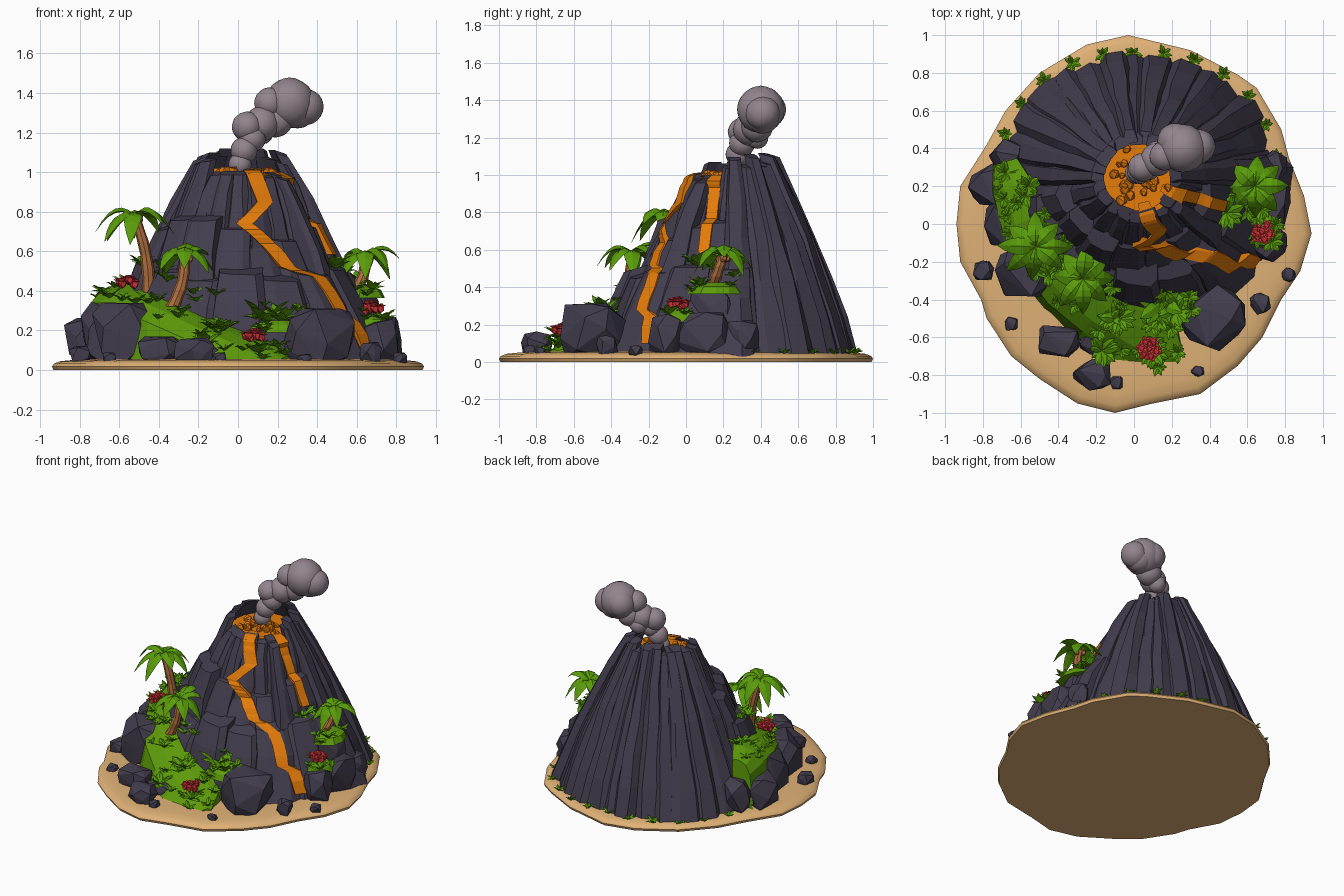
import bpy, bmesh, math, random
from math import sin, cos, pi, radians
from mathutils import Vector
from mathutils.bvhtree import BVHTree

random.seed(4)
rnd = random.uniform
if "Cube" in bpy.data.objects:
    bpy.data.objects.remove(bpy.data.objects["Cube"])


def material(name, r, g, b):
    m = bpy.data.materials.new(name)
    m.use_nodes = True
    m.diffuse_color = (r, g, b, 1)
    m.node_tree.nodes["Principled BSDF"].inputs["Base Color"].default_value = (r, g, b, 1)
    return m


ROCK = material("dark rock", .055, .047, .075)
SAND = material("sand", .74, .44, .18)
LAVA = material("lava", .78, .20, .003)
CRUST = material("lava crust", .70, .18, .003)
GRASS = material("grass green", .11, .33, .003)
LEAF = material("leaf green", .10, .33, .003)
BARK = material("bark", .42, .155, .05)
RED = material("flower red", .66, .035, .04)
SMOKE = material("smoke", .29, .235, .27)
CENTRE = Vector((.02, .25, 0))


def make(name, bm, mat, smooth=False):
    bmesh.ops.recalc_face_normals(bm, faces=bm.faces)
    me = bpy.data.meshes.new(name)
    bm.to_mesh(me)
    ob = bpy.data.objects.new(name, me)
    bpy.context.collection.objects.link(ob)
    me.materials.append(mat)
    if smooth:
        me.shade_smooth()
        me.set_sharp_from_angle(angle=radians(45))
    return ob


def loft(bm, rings):
    rows = [[bm.verts.new(p) for p in ring] for ring in rings]
    n = len(rows[0])
    for a, b in zip(rows, rows[1:]):
        for i in range(n):
            bm.faces.new((a[i], a[(i + 1) % n], b[(i + 1) % n], b[i]))
    bm.faces.new(rows[0])
    bm.faces.new(rows[-1])


def ring(c, rx, ry, n, jitter=0):
    return [Vector(c) + Vector((rx * cos(2 * pi * i / n), ry * sin(2 * pi * i / n), 0)) * (1 + rnd(-jitter, jitter))
            for i in range(n)]


def polar(deg, r, z):
    a = radians(deg)
    return CENTRE + Vector((r * cos(a), r * sin(a), z))


def slab(bm, deg, top, bottom, widths, depth, steps=5, bulge=.02):
    """Rock rib leaning on the cone; top and bottom are (radius, height)."""
    out = polar(deg, 1, 0) - CENTRE
    side = Vector((-out.y, out.x, 0))
    h, lean, skew = rnd(.015, .04), rnd(-.25, .25), rnd(-.015, .015)
    rings = []
    for k in range(steps):
        t = k / (steps - 1)
        r = top[0] + (bottom[0] - top[0]) * t + bulge * sin(pi * t) + rnd(-.008, .008)
        z = top[1] + (bottom[1] - top[1]) * t
        w = widths[0] + (widths[1] - widths[0]) * t
        hh = h * (.6 + .6 * t)
        sect = [(-1, -depth), (-1, -.01), (-.6 + lean, hh), (.5 + lean, hh + skew), (1, -.01), (1, -depth)]
        rings.append([polar(deg, r, z) + side * (w * u + rnd(-.008, .008)) + out * v
                      + Vector((0, 0, -.3 * v if k == 0 else 0)) for u, v in sect])
    loft(bm, rings)


def boulder(bm, x, y, sx, sy, top, low=0.03, n=17):
    """Chunky convex stone from a jittered spiral of points."""
    c = Vector((x, y, (top + low) / 2))
    sz = (top - low) / 2
    verts = []
    for i in range(n):
        zz = 1 - 2 * (i + .5) / n
        a = i * 2.4 + rnd(-.4, .4)
        q = math.sqrt(1 - zz * zz) ** .5
        verts.append(bm.verts.new(c + Vector((sx * q * cos(a), sy * q * sin(a), sz * max(-1, min(1, zz * 1.3))))
                                  * rnd(.9, 1.07)))
    hull = bmesh.ops.convex_hull(bm, input=verts)
    bmesh.ops.delete(bm, geom=[v for v in hull["geom_interior"] if isinstance(v, bmesh.types.BMVert)], context='VERTS')


def leaf(bm, p, heading, length, width, rise, droop, steps=6):
    """Solid folded blade with a raised middle rib."""
    d = Vector((cos(heading), sin(heading), 0))
    s = Vector((-d.y, d.x, 0))
    rings = []
    for i in range(steps):
        t = i / (steps - 1)
        mid = Vector(p) + d * length * t + Vector((0, 0, rise * t - droop * t * t))
        w = width * sin(pi * (.12 + .87 * t)) ** .8
        rings.append([mid + s * w * u + Vector((0, 0, w * v)) for u, v in ((-1, -.4), (0, 0), (1, -.4), (0, -.5))])
    loft(bm, rings)


def tuft(bm, p, size, count=9):
    for i in range(count):
        k = rnd(.75, 1.15) * size
        leaf(bm, p, 2 * pi * i / count + rnd(-.3, .3), k, k * .26, k * rnd(.8, 1.5), k * .7, 4)


# Sandy island
outline = [(-.03, 1), (.3, .92), (.55, .79), (.65, .72), (.78, .5), (.82, .35), (.9, .15), (.94, -.05), (.88, -.25),
           (.78, -.4), (.68, -.6), (.55, -.75), (.35, -.9), (.1, -.95), (-.1, -1), (-.3, -.95), (-.5, -.82),
           (-.65, -.7), (-.78, -.5), (-.81, -.4), (-.92, -.2), (-.94, 0), (-.92, .2), (-.78, .42), (-.68, .6),
           (-.5, .8), (-.25, .95)]
bm = bmesh.new()
loft(bm, [[Vector((x * s, y * s, z)) for x, y in outline]
          for s, z in ((.992, 0), (1, .018), (.99, .032), (.96, .044), (.9, .05), (.8, .055))])
island = make("island", bm, SAND, True)

# Volcano core and its ribs
bm = bmesh.new()
loft(bm, [ring(CENTRE + Vector((0, 0, z)), r, r, 28) for r, z in ((.6, .02), (.41, .5), (.2, .97))])
core = make("volcano_core", bm, ROCK)

bm = bmesh.new()
for i in range(15):
    deg = 4 + 12.5 * i + rnd(-2.5, 2.5)
    spread = .605 + .085 * abs(cos(radians(deg))) + rnd(-.015, .02)
    slab(bm, deg, (.225, 1.07 + rnd(-.03, .035)), (spread, .03), (.037, rnd(.08, .11)), .05, 6, .03)
back = make("back_ribs", bm, ROCK)

bm = bmesh.new()
for i in range(10):                      # upper tier
    lift = .06 if i in (0, 1, 9) else -.03 if i == 8 else 0
    slab(bm, 196 + 18 * i, (.225, .985 + lift + rnd(-.01, .02)), (.36, .6), (.042, .08), .05)
for i in range(8):                       # middle tier
    head = .41 if i < 3 else .37
    slab(bm, 197 + 22 * i, (head + rnd(-.02, .02), .7 + rnd(-.06, .06)), (.55, .25), (.08, .13), .15, 4)
for i in range(8):                       # lower tier
    deg = 203 + 22 * i
    foot = .77 if deg > 300 else .69
    slab(bm, deg, (.53 + rnd(-.02, .03), .49 + rnd(-.06, .06)), (foot, .03), (.11, .155), .2, 4)
slab(bm, -37, (.29, .96), (.53, .48), (.03, .06), .12)
front = make("front_ribs", bm, ROCK)

# Boulders: x, y, half sizes, top height
bm = bmesh.new()
for b in [(-.76, .2, .12, .12, .27), (-.68, 0, .13, .15, .34), (-.57, -.26, .19, .15, .35), (.42, -.5, .18, .18, .32),
          (-.4, -.62, .13, .1, .17), (-.22, -.8, .11, .09, .16), (-.09, -.84, .04, .04, .09), (-.65, -.53, .04, .04, .09),
          (-.8, -.25, .06, .06, .12), (.67, -.42, .06, .06, .14), (.34, -.78, .04, .03, .08), (.82, -.27, .04, .04, .09),
          (.74, .1, .1, .15, .27), (.72, -.1, .1, .1, .25), (.74, .3, .08, .09, .22), (.62, .16, .12, .15, .4),
          (.22, -.4, .13, .1, .22), (-.67, .36, .1, .09, .27), (-.18, -.62, .12, .08, .13)]:
    boulder(bm, *b)
rocks = make("boulders", bm, ROCK)

# Grassy slope winding down the front: x, y, height, half width
trail = [(-.68, .33, .38, .06), (-.64, .2, .42, .1), (-.57, .02, .42, .13), (-.47, -.15, .38, .14), (-.34, -.31, .32, .15),
         (-.18, -.44, .24, .16), (0, -.55, .16, .17), (.13, -.64, .1, .14), (.22, -.73, .05, .06)]
bm = bmesh.new()
rings = []
for i, (x, y, z, w) in enumerate(trail):
    ahead, behind = trail[min(i + 1, len(trail) - 1)], trail[max(i - 1, 0)]
    d = Vector((ahead[0] - behind[0], ahead[1] - behind[1], 0)).normalized()
    s = Vector((-d.y, d.x, 0))
    rings.append([Vector((x, y, max(.03, z + v))) + s * w * u * rnd(.92, 1.08)
                  for u, v in ((-1.3, -.3), (-1.05, -.08), (-.5, -.015), (.1, .01), (.6, .02), (1, .01), (1.1, -.3))])
loft(bm, rings)
caps = [(.2, -.43, .25, .14, .09), (.63, .16, .425, .1, .13), (.69, -.03, .275, .08, .1)]
for x, y, z, rx, ry in caps:
    loft(bm, [ring((x, y, z - dz), rx * s, ry * s, 11, .1) for dz, s in ((.06, 1.1), (.02, .9), (0, .5))])
grass = make("grass_slopes", bm, GRASS)


def tree(objs):
    return [BVHTree.FromObject(o, bpy.context.evaluated_depsgraph_get()) for o in objs]


cliff = tree([core, back, front])
ground = tree([core, back, front, rocks, grass, island])


def drop(x, y):
    hits = [t.ray_cast(Vector((x, y, 3)), Vector((0, 0, -1)))[0] for t in ground]
    return Vector((x, y, max([h.z for h in hits if h] + [.05])))


def cliff_radius(deg, z):
    start = polar(deg, 1.5, z)
    dirn = (CENTRE + Vector((0, 0, z)) - start).normalized()
    return 1.5 - min([t.ray_cast(start, dirn)[3] or 1.3 for t in cliff] + [1.3])


# Lava pool, lumps and streams
bm = bmesh.new()
loft(bm, [ring(CENTRE + Vector((0, 0, z)), .205, .205, 20) for z in (.95, .99)])
make("lava_pool", bm, LAVA)
bm = bmesh.new()
for i in range(26):
    p = polar(rnd(0, 360), rnd(.04, .17), 0)
    s = rnd(.016, .032)
    boulder(bm, p.x, p.y, s, s, .995 + s, .97, 12)
make("lava_lumps", bm, CRUST)


def stream(name, path, half):
    """Thick ribbon that hugs the cliff along the path."""
    rings = []
    for a, b in zip(path, path[1:]):
        for k in range(6):
            p = Vector(a).lerp(Vector(b), k / 6)
            deg = math.degrees(math.atan2(p.y - CENTRE.y, p.x - CENTRE.x))
            r0 = max(cliff_radius(deg, p.z), .15)
            spread = math.degrees(half / r0)
            r = max([cliff_radius(deg + spread * u, p.z) for u in (-1, -.5, 0, .5, 1)] + [.15]) + .01
            rings.append([polar(deg + spread * u, r + v, p.z) for u, v in ((-1, -.07), (-1, 0), (1, 0), (1, -.07))])
    bm = bmesh.new()
    loft(bm, rings)
    make(name, bm, LAVA)


stream("main_lava_stream", [(.06, .08, 1.01), (.09, .03, .93), (.12, 0, .85), (.03, -.05, .74), (.1, -.1, .68),
                            (.17, -.13, .62), (.24, -.15, .52), (.4, -.16, .47), (.44, -.17, .4), (.48, -.19, .28),
                            (.6, -.2, .24), (.66, -.2, .07)], .04)
stream("side_lava_stream", [(.2, .17, 1), (.25, .16, .9), (.3, .15, .78), (.36, .13, .7), (.44, .11, .56)], .03)

# Palms: base, crown, frond length
bark, fronds = bmesh.new(), bmesh.new()
for base, crown, size in (((-.45, -.1, .38), (-.52, -.12, .78), .195), ((-.33, -.31, .32), (-.27, -.29, .58), .18),
                          ((.59, .14, .4), (.64, .2, .57), .17)):
    base, crown = Vector(base), Vector(crown)
    rings = []
    for k in range(7):
        t = k / 6
        r = (.037 if k % 2 == 0 else .033) * (1 - .3 * t)
        rings.append(ring(base.lerp(crown, t) + Vector((.02 * sin(pi * t), 0, 0)), r, r, 8))
    loft(bark, rings)
    for i in range(3):
        a = 2.1 * i
        boulder(bark, crown.x + .025 * cos(a), crown.y + .025 * sin(a), .018, .018, crown.z, crown.z - .035, 12)
    for i in range(8):
        leaf(fronds, crown, 2 * pi * i / 8 + rnd(-.15, .15), size * rnd(.85, 1.05), .045, rnd(.15, .25), rnd(.24, .32), 7)
make("palm_trunks", bark, BARK)
make("palm_fronds", fronds, LEAF)

# Grass tufts on the slopes and around the foot
bm = bmesh.new()
spots = [(x, y, w, w) for x, y, z, w in trail[1:-1]] + [(x, y, rx, ry) for x, y, z, rx, ry in caps]
for x, y, rx, ry in spots:
    for i in range(5):
        a = 1.25 * i + rnd(0, 1)
        tuft(bm, drop(x + rx * .8 * cos(a), y + ry * .8 * sin(a)), rnd(.04, .07))
for i in range(13):
    deg = 8 + 14 * i
    tuft(bm, polar(deg, .65 + .09 * abs(cos(radians(deg))), .045), .045, 7)
for x, y, s in ((-.17, -.67, .085), (-.08, -.5, .1), (.14, -.42, .12), (.49, .06, .09), (.22, -.46, .1), (.1, -.68, .08)):
    tuft(bm, drop(x, y), s, 12)
make("grass_tufts", bm, LEAF)

# Red flower clusters
bm = bmesh.new()
for x, y, z in ((-.56, -.13, .44), (.08, -.66, .17), (.68, -.04, .305)):
    for i in range(7):
        p = Vector((x + .04 * cos(i) * (i > 0), y + .04 * sin(i) * (i > 0), z + rnd(0, .025) + .015 * (i == 0)))
        boulder(bm, p.x, p.y, .022, .022, p.z + .018, p.z - .03, 12)
        for j in range(5):
            leaf(bm, p, j * pi * .4 + i, .033, .014, .03, .02, 4)
make("flowers", bm, RED)

# Smoke plume: x, y, z, radius
bm = bmesh.new()
for x, y, z, r in ((.01, .27, 1.04, .058), (.03, .28, 1.11, .068), (.07, .3, 1.17, .07), (.045, .3, 1.23, .076),
                   (.12, .34, 1.245, .088), (.19, .38, 1.26, .085), (.16, .36, 1.35, .078), (.26, .4, 1.35, .127),
                   (.22, .44, 1.35, .095), (.3, .41, 1.31, .09), (.34, .41, 1.33, .092), (.12, .38, 1.2, .06)):
    for v in bmesh.ops.create_icosphere(bm, subdivisions=3, radius=r)["verts"]:
        v.co = Vector((x, y, z)) + v.co * rnd(.985, 1.015)
make("smoke_plume", bm, SMOKE, True)
